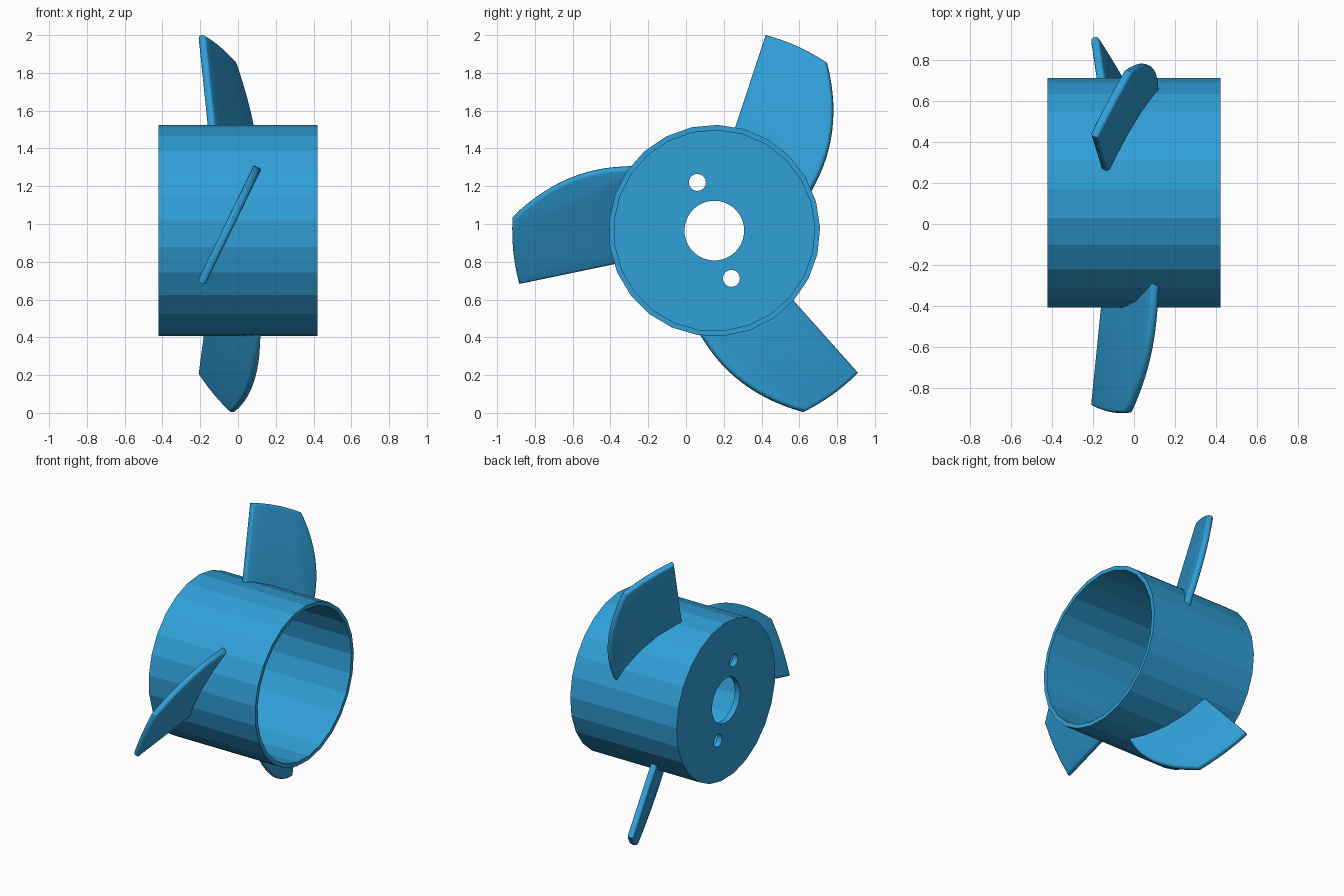
import bpy, bmesh
from math import sin, cos, pi, radians, atan2
from mathutils import Vector, Matrix

if "Cube" in bpy.data.objects:
    bpy.data.objects.remove(bpy.data.objects["Cube"])

CY, CZ = 0.15, 0.965          # rotor axis, parallel to x
HALF = 0.422                  # half length of the hub
blue = bpy.data.materials.new("blue")
blue.diffuse_color = (0.03, 0.35, 0.69, 1)
blue.use_nodes = True
blue.node_tree.nodes["Principled BSDF"].inputs["Base Color"].default_value = blue.diffuse_color


def add_object(name, bm):
    bmesh.ops.recalc_face_normals(bm, faces=bm.faces)
    mesh = bpy.data.meshes.new(name)
    bm.to_mesh(mesh)
    bm.free()
    mesh.materials.append(blue)
    ob = bpy.data.objects.new(name, mesh)
    bpy.context.collection.objects.link(ob)
    return ob


def extrude_face(bm, points, offset):
    face = bm.faces.new([bm.verts.new(p) for p in points])
    new = bmesh.ops.extrude_face_region(bm, geom=[face])["geom"]
    top = [g for g in new if isinstance(g, bmesh.types.BMVert)]
    bmesh.ops.translate(bm, verts=top, vec=offset)


def x_cylinder(name, y, z, r, x0, x1, n):
    bm = bmesh.new()
    angles = [radians(88) + 2 * pi * i / n for i in range(n)]
    extrude_face(bm, [(x0, y + r * cos(a), z + r * sin(a)) for a in angles], (x1 - x0, 0, 0))
    return add_object(name, bm)


# Hub cup: open towards +x, floor at -x with a shaft hole and two screw holes
hub = x_cylinder("hub", CY, CZ, 0.56, -HALF, HALF, 25)
cutters = [
    x_cylinder("bore_cutter", CY, CZ, 0.532, -HALF + 0.04, 0.6, 25),
    x_cylinder("shaft_hole_cutter", CY, CZ, 0.158, -0.6, 0, 40),
    x_cylinder("screw_hole_cutter_a", 0.06, 1.22, 0.045, -0.6, 0, 20),
    x_cylinder("screw_hole_cutter_b", 0.24, 0.712, 0.045, -0.6, 0, 20),
]
for c in cutters:
    mod = hub.modifiers.new(c.name, "BOOLEAN")
    mod.object, mod.operation, mod.solver = c, "DIFFERENCE", "EXACT"
bpy.context.view_layer.update()
cut_mesh = bpy.data.meshes.new_from_object(hub.evaluated_get(bpy.context.evaluated_depsgraph_get()))
hub.modifiers.clear()
hub.data = cut_mesh
for c in cutters:
    bpy.data.objects.remove(c)

# Blade outline in (y, z): curved leading edge, tip arc, straight trailing edge, root arc
p0, p1, p2 = Vector((-0.288, 1.301)), Vector((-0.64, 1.306)), Vector((-0.918, 1.035))


def arc(r, a0, a1, n):
    return [Vector((CY + r * cos(a0 + (a1 - a0) * i / n), CZ + r * sin(a0 + (a1 - a0) * i / n)))
            for i in range(n + 1)]


lead = [p0 * (1 - t) ** 2 + p1 * 2 * t * (1 - t) + p2 * t * t for t in (i / 14 for i in range(15))]
tip = arc(1.07, atan2(p2.y - CZ, p2.x - CY), radians(195.1), 6)[1:]
root = arc(0.542, radians(198.4), radians(142.3), 8)
outline = lead + tip + root

# Flat blade pitched about the radial direction, rim rounded except at the root
THICK, SLOPE = 0.045, 0.485
normal = Vector((1, 0, -SLOPE)).normalized()
for k in range(3):
    bm = bmesh.new()
    mid = [Vector((-0.188 + SLOPE * (p.y - 0.70), p.x, p.y)) for p in outline]
    extrude_face(bm, [p - normal * THICK / 2 for p in mid], normal * THICK)
    bmesh.ops.recalc_face_normals(bm, faces=bm.faces)

    def outside(v):
        return (Vector((v.co.y - CY, v.co.z - CZ))).length > 0.57

    rim = [e for e in bm.edges
           if abs((e.verts[0].co - e.verts[1].co).normalized().dot(normal)) < 0.5
           and any(outside(v) for v in e.verts)]
    bmesh.ops.bevel(bm, geom=rim, offset=0.018, segments=3, profile=0.5, affect="EDGES")
    centre = Vector((0, CY, CZ))
    bmesh.ops.rotate(bm, verts=bm.verts, cent=centre, matrix=Matrix.Rotation(2 * pi * k / 3, 3, "X"))
    blade = add_object(f"blade_{k + 1}", bm)
    bpy.ops.object.select_all(action="DESELECT")
    blade.select_set(True)
    bpy.context.view_layer.objects.active = blade
    bpy.ops.object.shade_smooth_by_angle(angle=radians(35))
